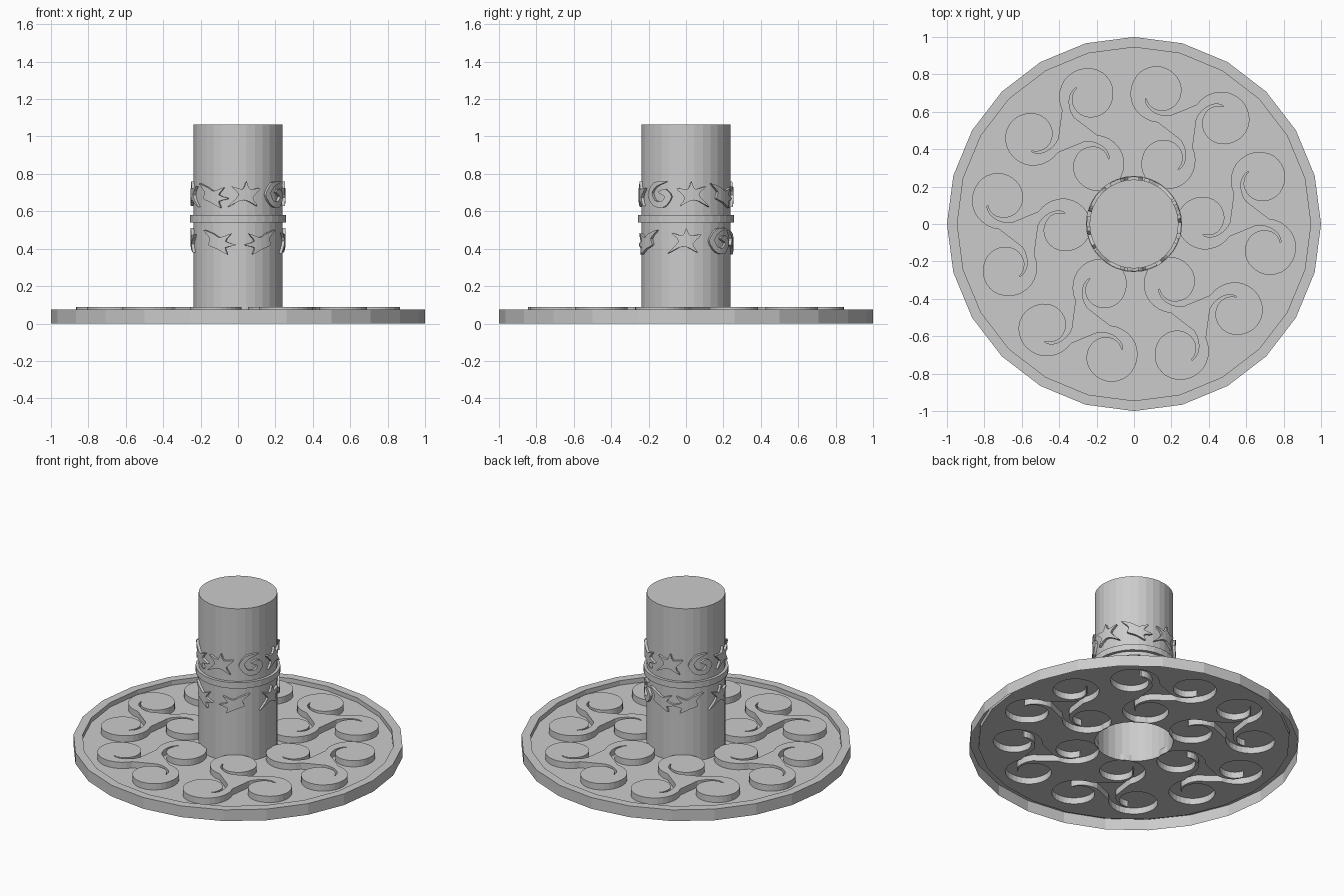
import bpy, bmesh
from math import sin, cos, pi, radians
from mathutils import Vector

if "Cube" in bpy.data.objects:
    bpy.data.objects.remove(bpy.data.objects["Cube"])

R_COL, FLOOR, RIM, SWIRL_TOP = 0.238, 0.045, 0.075, 0.087


def finish(bm, name):
    me = bpy.data.meshes.new(name)
    bm.to_mesh(me)
    bm.free()
    ob = bpy.data.objects.new(name, me)
    bpy.context.collection.objects.link(ob)
    return ob


def circle(r, z, n):
    return [(r * cos(2 * pi * i / n), r * sin(2 * pi * i / n), z) for i in range(n)]


def add_loop(bm, pts):
    return [bm.verts.new(p) for p in pts]


def bridge(bm, a, b):
    n = len(a)
    for i in range(n):
        bm.faces.new((a[i], a[(i + 1) % n], b[(i + 1) % n], b[i]))


def lerp_table(table, t):
    for (t0, r0), (t1, r1) in zip(table, table[1:]):
        if t <= t1:
            return r0 + (r1 - r0) * (t - t0) / (t1 - t0)
    return table[-1][1]


# Three-armed swirl outline: (clockwise angle, radius) around each lobe
OUTER = [(38, .166), (100, .162), (180, .145), (250, .122), (320, .114),
         (360, .110), (410, .100), (465, .080)]
INNER = [(0, .148), (40, .120), (75, .102), (105, .082)]


def swirl_outline(cx, cy, turn):
    pts = []
    for k in range(3):
        a = radians(184 - 120 * k) + turn
        lx, ly = cx + .215 * cos(a), cy + .215 * sin(a)
        polar = [(t, lerp_table(OUTER, t)) for t in range(38, 466, 12)]
        polar += [(t, lerp_table(INNER, t)) for t in range(95, -1, -12)]
        for t, r in polar:
            b = a + pi - radians(t)
            pts.append((lx + r * cos(b), ly + r * sin(b)))
    return pts[::-1]


# Base: open shell with raised rim, recessed floor and embossed swirls
bm = bmesh.new()
rings = [add_loop(bm, circle(r, z, 24)) for r, z in
         ((1, 0), (1, RIM), (.945, RIM), (.945, FLOOR))]
for a, b in zip(rings, rings[1:]):
    bridge(bm, a, b)
loops = [rings[-1], add_loop(bm, circle(R_COL, FLOOR, 32))]
for g in range(6):
    turn = g * pi / 3
    c = Vector((.59 * cos(turn + .07), .59 * sin(turn + .07)))
    outline = swirl_outline(c.x, c.y, turn)
    low = add_loop(bm, [(x, y, FLOOR) for x, y in outline])
    top = add_loop(bm, [(x, y, SWIRL_TOP) for x, y in outline])
    bridge(bm, low, top)
    bm.faces.new(top)
    loops.append(low)
edges = []
for lp in loops:
    for i in range(len(lp)):
        pair = (lp[i], lp[(i + 1) % len(lp)])
        edges.append(bm.edges.get(pair) or bm.edges.new(pair))
res = bmesh.ops.triangle_fill(bm, edges=edges, use_beauty=True, normal=(0, 0, 1))
for f in res["geom"]:
    if isinstance(f, bmesh.types.BMFace) and f.normal.z < 0:
        f.normal_flip()
finish(bm, "base_plate")

# Column: capped on top, open below
bm = bmesh.new()
low = add_loop(bm, circle(R_COL, FLOOR, 32))
top = add_loop(bm, circle(R_COL, 1.065, 32))
bridge(bm, low, top)
bm.faces.new(top)
finish(bm, "column")

# Collar band around the column
bm = bmesh.new()
prof = [add_loop(bm, circle(r, z, 32)) for r, z in
        ((R_COL, .54), (.257, .54), (.257, .58), (R_COL, .58))]
for a, b in zip(prof, prof[1:]):
    bridge(bm, a, b)
finish(bm, "collar")

# Flat motif outlines: (along the wall, up)
BIRD = [(-.09, -.065), (-.03, -.035), (.01, -.03), (.07, -.06), (.045, -.015),
        (.09, .035), (.03, .03), (.01, .07), (-.01, .03), (-.07, .045), (-.03, .0)]
FLAME = [(-.095, .06), (-.05, .015), (-.06, -.02), (-.01, -.04), (.05, -.07),
         (.04, -.035), (.095, -.02), (.04, .0), (.07, .04), (.01, .02), (-.03, .04)]
HOOK = [(.05, .07), (-.03, .065), (-.075, .0), (-.03, -.06), (.04, -.065), (.08, -.01),
        (.045, .03), (.0, .015), (.04, -.01), (.02, -.035), (-.02, -.03), (-.04, .01), (-.01, .045)]


def smooth_closed(pts, steps=3):
    out, n = [], len(pts)
    for i in range(n):
        p = [Vector(pts[(i + k) % n]) for k in (-1, 0, 1, 2)]
        for s in range(steps):
            t = s / steps
            out.append(p[1] + .4 * t * (p[2] - p[0]) * (1 - t) ** 2
                       + (p[2] - p[1]) * (3 * t * t - 2 * t ** 3)
                       - .4 * (p[3] - p[1]) * t * t * (1 - t))
    return out


def motif(name, pts, angle, z, flip):
    # Extrude flat, slice into strips, then bend around the column
    bm = bmesh.new()
    pts = smooth_closed([(u * flip, v) for u, v in pts])
    top = add_loop(bm, [(p.x, p.y, .253) for p in pts])
    low = add_loop(bm, [(p.x, p.y, .234) for p in pts])
    bm.faces.new(top)
    bridge(bm, low, top)
    for k in range(-3, 4):
        bmesh.ops.bisect_plane(bm, geom=bm.verts[:] + bm.edges[:] + bm.faces[:],
                               plane_co=(k * .0301, 0, 0), plane_no=(1, 0, 0))
    bmesh.ops.recalc_face_normals(bm, faces=bm.faces)
    for f in bm.faces:
        if abs(f.normal.z) > .9 and f.normal.z < 0:
            f.normal_flip()
    for v in bm.verts:
        a = radians(angle - 90) + v.co.x / .245
        r = v.co.z
        v.co = (r * cos(a), r * sin(a), z + v.co.y)
    finish(bm, name)


# Two rows of ornaments, angles measured from the front toward the right
for i in range(8):
    motif(f"upper_ornament_{i}", (BIRD, HOOK, BIRD, FLAME)[i % 4], 8 + 45.5 * i, .688, -1 if i % 4 == 2 else 1)
for i, a in enumerate((-25, 30, 88, 137, 178, 218, 270)):
    motif(f"lower_ornament_{i}", (FLAME, FLAME, BIRD, HOOK)[i % 4], a, .44, -1 if i % 4 == 1 else 1)
